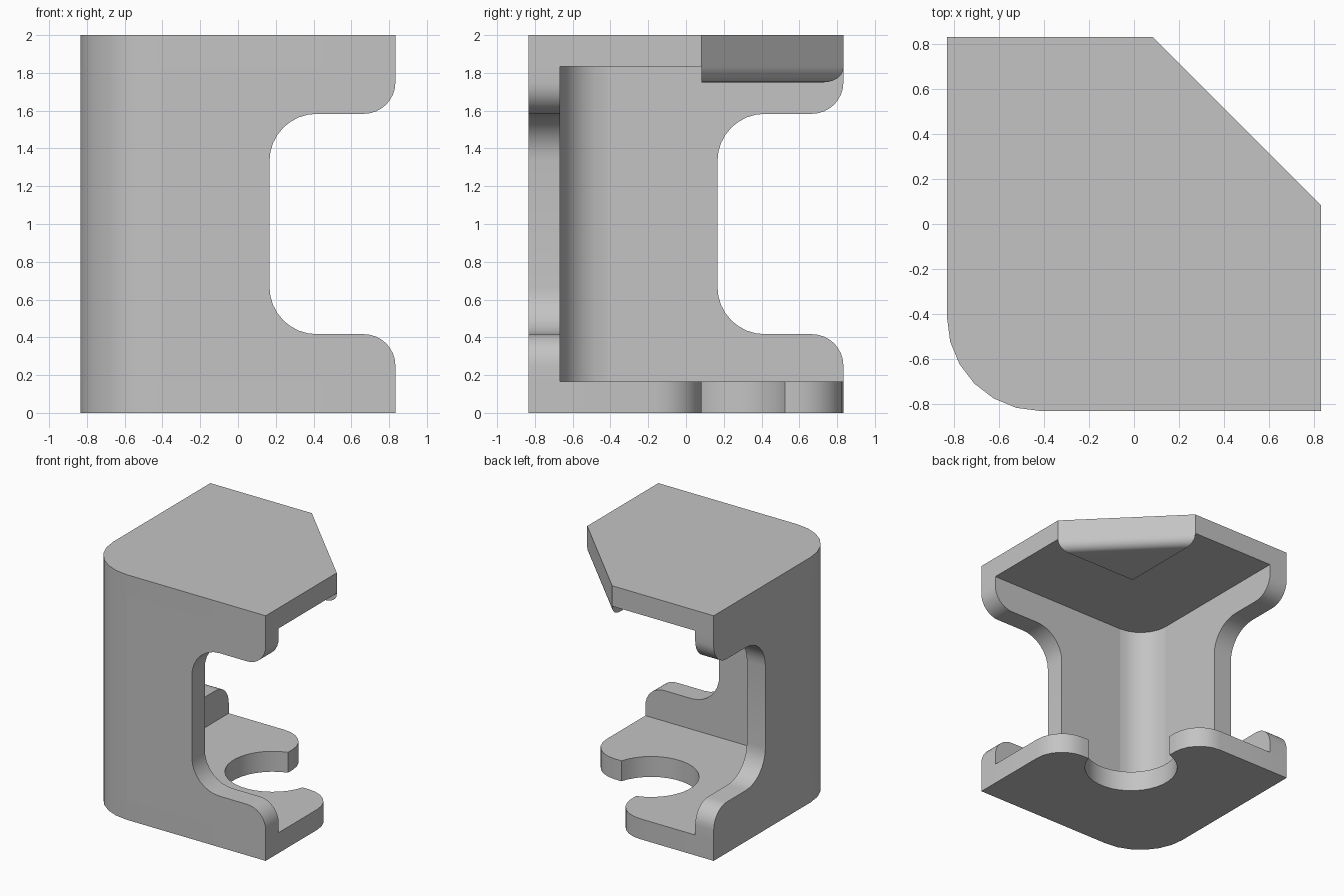
import bpy, bmesh, math
from mathutils import Vector

cube = bpy.data.objects.get("Cube")
if cube:
    bpy.data.objects.remove(cube, do_unlink=True)

H = 5 / 6            # half width
T = 1 / 6            # wall thickness
K = 1 / 12           # edge of the open back corner
R_OUT = 5 / 12       # outer radius of the vertical corner
R_IN = R_OUT - T

grey = bpy.data.materials.new("plain grey")
grey.use_nodes = True
grey.diffuse_color = (0.55, 0.55, 0.55, 1)
grey.node_tree.nodes["Principled BSDF"].inputs["Base Color"].default_value = (0.55, 0.55, 0.55, 1)


def arc(cx, cy, r, a0, a1, n):
    steps = [a0 + (a1 - a0) * i / n for i in range(n + 1)]
    return [(cx + r * math.cos(a), cy + r * math.sin(a)) for a in steps]


def outline(corners, n=8):
    """Polygon from (x, y, radius) corners, each rounded by its radius."""
    pts = []
    for i, (x, y, r) in enumerate(corners):
        p = Vector((x, y))
        if r == 0:
            pts.append((x, y))
            continue
        d0 = (Vector(corners[i - 1][:2]) - p).normalized()
        d1 = (Vector(corners[(i + 1) % len(corners)][:2]) - p).normalized()
        c = p + (d0 + d1) * r          # right-angled corners
        for k in range(n + 1):
            a = math.pi / 2 * k / n
            pts.append(tuple(c - d1 * r * math.cos(a) - d0 * r * math.sin(a)))
    return pts


def prism(name, pts, lo, hi, place=lambda u, v, w: (u, v, w), tweak=None):
    """Extrude a 2D outline from lo to hi; place maps it into the model."""
    bm = bmesh.new()
    face = bm.faces.new([bm.verts.new(place(u, v, lo)) for u, v in pts])
    new = bmesh.ops.extrude_face_region(bm, geom=[face])["geom"]
    shift = Vector(place(0, 0, hi)) - Vector(place(0, 0, lo))
    bmesh.ops.translate(bm, vec=shift, verts=[g for g in new if isinstance(g, bmesh.types.BMVert)])
    if tweak:
        tweak(bm)
    bmesh.ops.recalc_face_normals(bm, faces=bm.faces)
    mesh = bpy.data.meshes.new(name)
    bm.to_mesh(mesh)
    bm.free()
    mesh.materials.append(grey)
    obj = bpy.data.objects.new(name, mesh)
    bpy.context.collection.objects.link(obj)
    bpy.ops.object.select_all(action='DESELECT')
    obj.select_set(True)
    bpy.context.view_layer.objects.active = obj
    bpy.ops.object.shade_smooth_by_angle(angle=math.radians(30))
    return obj


# Top plate with its cut back corner
top = outline([(-H, -H, R_OUT), (H, -H, 0), (H, K, 0), (K, H, 0), (-H, H, 0)], 6)
prism("top_plate", top, 2 - T, 2)

# Bottom plate with two rounded arms around an open round hole
c, e = 0.185, 0.525
r = math.hypot(e - c, K - c)
a = math.atan2(K - c, e - c)
hole = arc(c, c, r, a, -1.5 * math.pi - a, 24)
base = outline([(-H, -H, R_OUT), (H, -H, 0), (H, K, 0.25)]
               + [(x, y, 0) for x, y in hole]
               + [(K, H, 0.25), (-H, H, 0)], 6)
prism("bottom_plate", base, 0, T)

# Two matching walls, each with a rounded notch open at its free end
zb, zt = 5 / 12, 2 - 5 / 12
wall = outline([(-R_OUT, T, 0), (H, T, 0), (H, zb, T), (T, zb, 0.25),
                (T, zt, 0.25), (H, zt, T), (H, 2 - T, 0), (-R_OUT, 2 - T, 0)])
prism("front_wall", wall, -H, T - H, lambda u, v, w: (u, w, v))
prism("side_wall", wall, -H, T - H, lambda u, v, w: (w, u, v))

# Curved corner joining the walls
q = -R_OUT
ring = (arc(q, q, R_OUT, math.pi, 1.5 * math.pi, 6)
        + arc(q, q, R_IN, 1.5 * math.pi, math.pi, 6))
prism("corner_wall", ring, T, 2 - T)


# Triangular lip under the cut corner, with a rounded lower outer edge
def round_lip(bm):
    low = [ed for ed in bm.edges
           if all(v.co.z < 1.76 and v.co.x + v.co.y > 0.5 for v in ed.verts)]
    bmesh.ops.bevel(bm, geom=low, offset=0.075, segments=6, profile=0.5, affect='EDGES')


prism("corner_lip", [(K, K), (H, K), (K, H)], 1.75, 2 - T, tweak=round_lip)
